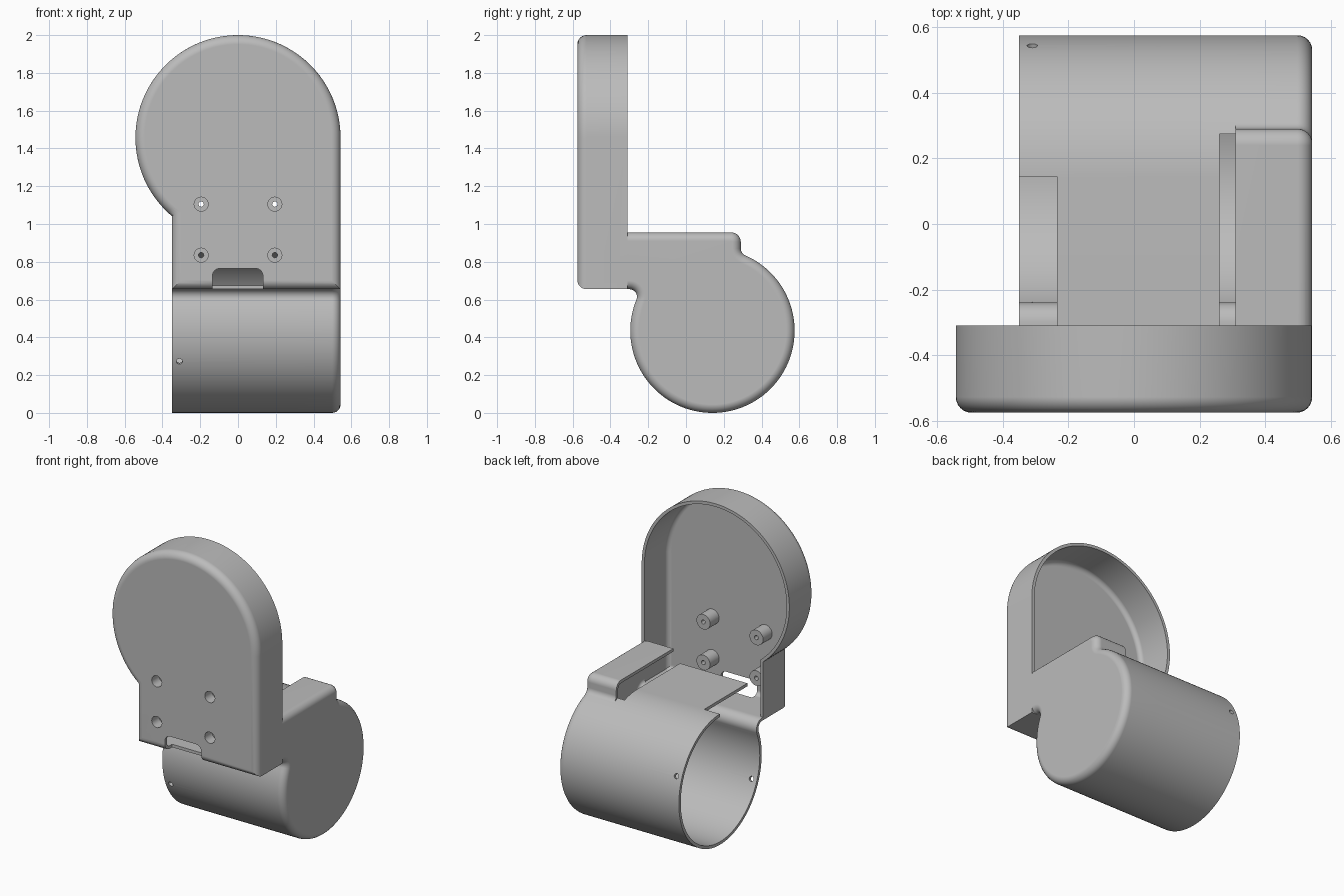
import bpy, bmesh, math
from mathutils import Vector

if "Cube" in bpy.data.objects:
    bpy.data.objects.remove(bpy.data.objects["Cube"])

WALL = 0.02
SIDE, OPEN_END = 0.543, -0.35           # closed and open x limits
CY, CZ, R = 0.14, 0.435, 0.435          # barrel axis and radius
FLOOR, ROOF = 0.655, 0.955
FRONT, BACK = -0.575, -0.31             # housing depth

grey = bpy.data.materials.new("plain_grey")
grey.use_nodes = True
grey.diffuse_color = (0.5, 0.5, 0.5, 1)
grey.node_tree.nodes["Principled BSDF"].inputs["Base Color"].default_value = (0.5, 0.5, 0.5, 1)


def arc(cx, cy, r, a0, a1, n):
    angles = [math.radians(a0 + (a1 - a0) * i / n) for i in range(n + 1)]
    return [Vector((cx + r * math.cos(a), cy + r * math.sin(a))) for a in angles]


def clean(points):
    points = [Vector(p) for p in points]
    return [p for i, p in enumerate(points) if (p - points[i - 1]).length > 1e-5]


def inset(points, d):
    """Move a counter-clockwise outline inwards with mitred corners."""
    result = []
    for i, p in enumerate(points):
        e1 = (p - points[i - 1]).normalized()
        e2 = (points[(i + 1) % len(points)] - p).normalized()
        n1, n2 = Vector((-e1.y, e1.x)), Vector((-e2.y, e2.x))
        result.append(p + (n1 + n2) * (d / (1 + n1.dot(n2))))
    return result


def prism(name, outline, axis, a, b, rounding=0.0, steps=6):
    """Extrude an outline along x or y, rounding the rim at end b."""
    levels = [(0, a)]
    s = 1 if b > a else -1
    if rounding:
        for i in range(steps + 1):
            t = math.pi / 2 * i / steps
            levels.append((rounding * (1 - math.cos(t)), b - s * rounding * (1 - math.sin(t))))
    else:
        levels.append((0, b))
    bm = bmesh.new()
    rings = []
    for d, h in levels:
        pts = inset(outline, d) if d else outline
        rings.append([bm.verts.new((h, p.x, p.y) if axis == "x" else (p.x, h, p.y)) for p in pts])
    for r0, r1 in zip(rings, rings[1:]):
        for i in range(len(r0)):
            bm.faces.new((r0[i - 1], r0[i], r1[i], r1[i - 1]))
    bm.faces.new(rings[0])
    bm.faces.new(rings[-1])
    bmesh.ops.recalc_face_normals(bm, faces=bm.faces)
    mesh = bpy.data.meshes.new(name)
    bm.to_mesh(mesh)
    bm.free()
    obj = bpy.data.objects.new(name, mesh)
    bpy.context.collection.objects.link(obj)
    mesh.materials.append(grey)
    return obj


def combine(target, tool, operation):
    mod = target.modifiers.new("join", "BOOLEAN")
    mod.operation, mod.solver, mod.object = operation, "EXACT", tool
    bpy.ops.object.select_all(action="DESELECT")
    bpy.context.view_layer.objects.active = target
    target.select_set(True)
    bpy.ops.object.modifier_apply(modifier=mod.name)
    bpy.data.objects.remove(tool)


def circle(x, z, r, n=32):
    return clean(arc(x, z, r, 0, 360, n))


def box(x0, x1, z0, z1):
    return clean([(x0, z0), (x1, z0), (x1, z1), (x0, z1)])


# Side outlines: barrel with a neck, and the same with a raised channel
def side_outline(raised, end):
    f = 0.04
    rise = FLOOR - f - CZ
    run = math.sqrt((R + f) ** 2 - rise ** 2)
    low = math.degrees(math.atan2(rise, run))
    over = 0.15 + f
    up = math.sqrt((R + f) ** 2 - over ** 2)
    high = math.degrees(math.atan2(up, over))
    pts = [Vector((end, FLOOR))]
    pts += arc(CY - run, CZ + rise, f, 90, -low, 8)
    pts += arc(CY, CZ, R, 180 - low, 360 + high, 84)
    if raised:
        pts += arc(CY + over, CZ + up, f, 180 + high, 180, 6)
        pts += arc(CY + 0.1, ROOF - 0.05, 0.05, 0, 90, 8)
        pts.append(Vector((end, ROOF)))
    else:
        pts += arc(CY, CZ, R, 360 + high, 450, 8)
        pts.append(Vector((end, CZ + R)))
    return clean(pts)


# Front outline of the round-topped housing
meet = 360 - math.degrees(math.acos(OPEN_END / SIDE))
housing = clean([Vector((SIDE, FLOOR))] + arc(0, 2 - SIDE, SIDE, 0, meet, 80)
                + [Vector((OPEN_END, FLOOR))])

# Solid body
body = prism("wrist_housing", housing, "y", BACK, FRONT, 0.048)
barrel = prism("barrel", side_outline(False, -0.45), "x", OPEN_END, 0.31)
channel = prism("raised_channel", side_outline(True, -0.45), "x", 0.31, SIDE, 0.045)
combine(barrel, channel, "UNION")
combine(body, barrel, "UNION")


# Hollow interior
def hollow(outline, end):
    pts = inset(outline, WALL)
    for p in (pts[0], pts[-1]):
        p.x = end
    return pts


cavity = prism("barrel_cavity", hollow(side_outline(False, -0.45), BACK), "x", OPEN_END - 0.05, 0.26)
combine(cavity, prism("channel_cavity", hollow(side_outline(True, -0.45), -0.45), "x",
                      0.26, SIDE - WALL, 0.025), "UNION")
combine(body, cavity, "DIFFERENCE")
combine(body, prism("housing_cavity", inset(housing, WALL), "y",
                    BACK + 0.001, FRONT + WALL, 0.03), "DIFFERENCE")

# Open corner beside the flat bridge, and the cable notch at the front
corner = clean([(BACK, 0.75), (0.145, 0.75), (0.145, 1), (BACK, 1)])
combine(body, prism("corner_cut", corner, "x", -0.4, -0.235), "DIFFERENCE")
notch = clean([(-0.135, 0.6), (0.132, 0.6)] + arc(0.092, 0.725, 0.04, 0, 90, 8)
              + arc(-0.095, 0.725, 0.04, 90, 180, 8))
combine(body, prism("notch_cut", notch, "y", -0.65, -0.5), "DIFFERENCE")

# Screw posts with counterbored holes
for x in (-0.195, 0.195):
    for z in (0.835, 1.105):
        combine(body, prism("post", circle(x, z, 0.05), "y", -0.565, -0.46), "UNION")
        combine(body, prism("bore", circle(x, z, 0.037), "y", -0.6, -0.5), "DIFFERENCE")
        combine(body, prism("hole", circle(x, z, 0.014, 16), "y", -0.6, -0.4), "DIFFERENCE")

# Pin hole straight across the barrel mouth
pin = prism("pin", circle(0, 0, 0.016, 16), "y", -0.5, 0.5)
pin.location = (-0.31, CY, CZ)
pin.rotation_euler.x = math.radians(22)
bpy.context.view_layer.update()
combine(body, pin, "DIFFERENCE")

# Smooth shading with crisp edges
bpy.context.view_layer.objects.active = body
body.select_set(True)
bpy.ops.object.shade_smooth_by_angle(angle=math.radians(30))
weighted = body.modifiers.new("weighted_normals", "WEIGHTED_NORMAL")
weighted.keep_sharp = True
